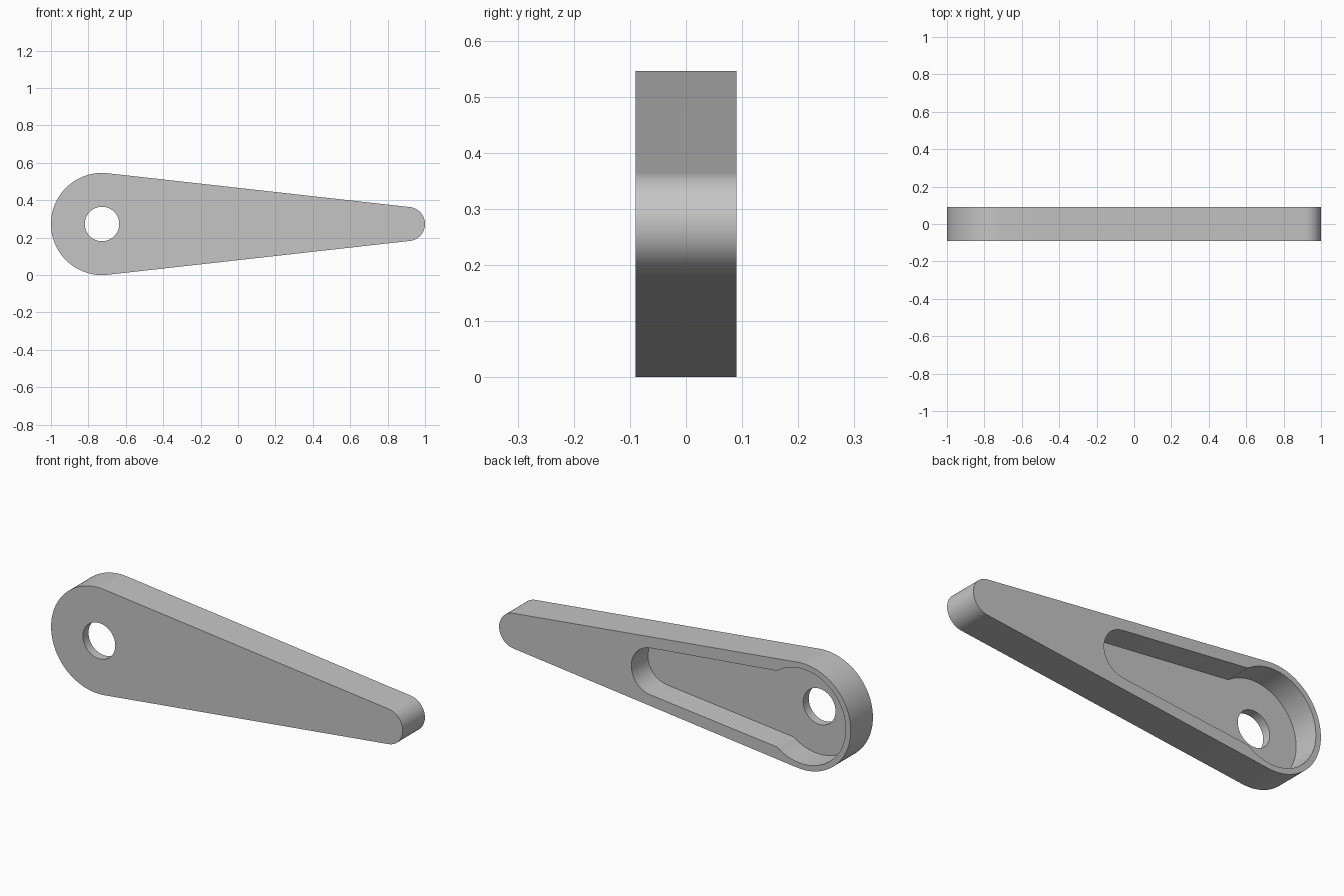
import bpy
import bmesh
from math import acos, cos, sin, pi

HUB_X, TIP_X, MID_Z = -0.727, 0.909, 0.273
HALF = 0.09          # half the thickness of the arm
FLOOR_Y = -0.045     # floor of the rear recess

cube = bpy.data.objects.get("Cube")
if cube:
    bpy.data.objects.remove(cube, do_unlink=True)

grey = bpy.data.materials.new("plain grey")
grey.use_nodes = True
colour = (0.56, 0.56, 0.56, 1)
grey.diffuse_color = colour
grey.node_tree.nodes["Principled BSDF"].inputs["Base Color"].default_value = colour


def arc(x, radius, start, end, steps):
    """Points along an arc in the xz plane."""
    angles = [start + (end - start) * i / steps for i in range(steps + 1)]
    return [(x + radius * cos(a), MID_Z + radius * sin(a)) for a in angles]


def teardrop(x0, r0, x1, r1, bulb):
    """Two circles joined by tangents, the first swollen to the bulb radius."""
    tangent = acos((r0 - r1) / (x1 - x0))
    corner = tangent - acos(min(1, r0 / bulb))
    return (arc(x0, bulb, corner, 2 * pi - corner, 72)
            + arc(x1, r1, -tangent, tangent, 40))


def prism(name, outline, y0, y1):
    """Extrude an xz outline from y0 to y1."""
    bm = bmesh.new()
    base = bm.faces.new([bm.verts.new((x, y0, z)) for x, z in outline])
    new = bmesh.ops.extrude_face_region(bm, geom=[base])["geom"]
    verts = [v for v in new if isinstance(v, bmesh.types.BMVert)]
    bmesh.ops.translate(bm, verts=verts, vec=(0, y1 - y0, 0))
    bmesh.ops.recalc_face_normals(bm, faces=bm.faces)
    mesh = bpy.data.meshes.new(name)
    bm.to_mesh(mesh)
    bm.free()
    mesh.materials.append(grey)
    obj = bpy.data.objects.new(name, mesh)
    bpy.context.collection.objects.link(obj)
    return obj


# Tapered arm with a large hub end and a small rounded tip
arm = prism("lever_arm", teardrop(HUB_X, 0.273, TIP_X, 0.091, 0.273), -HALF, HALF)

# Rear recess (round hub pocket running into a tapered slot) and pivot hole
recess = prism("recess_cutter", teardrop(HUB_X, 0.21, 0.127, 0.121, 0.244), FLOOR_Y, 0.2)
hole = prism("pivot_hole_cutter", arc(HUB_X, 0.092, 0, 2 * pi, 64)[:-1], -0.2, 0.15)

bpy.ops.object.select_all(action="DESELECT")
arm.select_set(True)
bpy.context.view_layer.objects.active = arm
for cutter in (recess, hole):
    cut = arm.modifiers.new(cutter.name, "BOOLEAN")
    cut.operation = "DIFFERENCE"
    cut.solver = "EXACT"
    cut.object = cutter
    bpy.ops.object.modifier_apply(modifier=cut.name)
    bpy.data.objects.remove(cutter, do_unlink=True)

# Smooth round walls, crisp edges
bpy.ops.object.shade_smooth_by_angle(angle=pi / 6)
